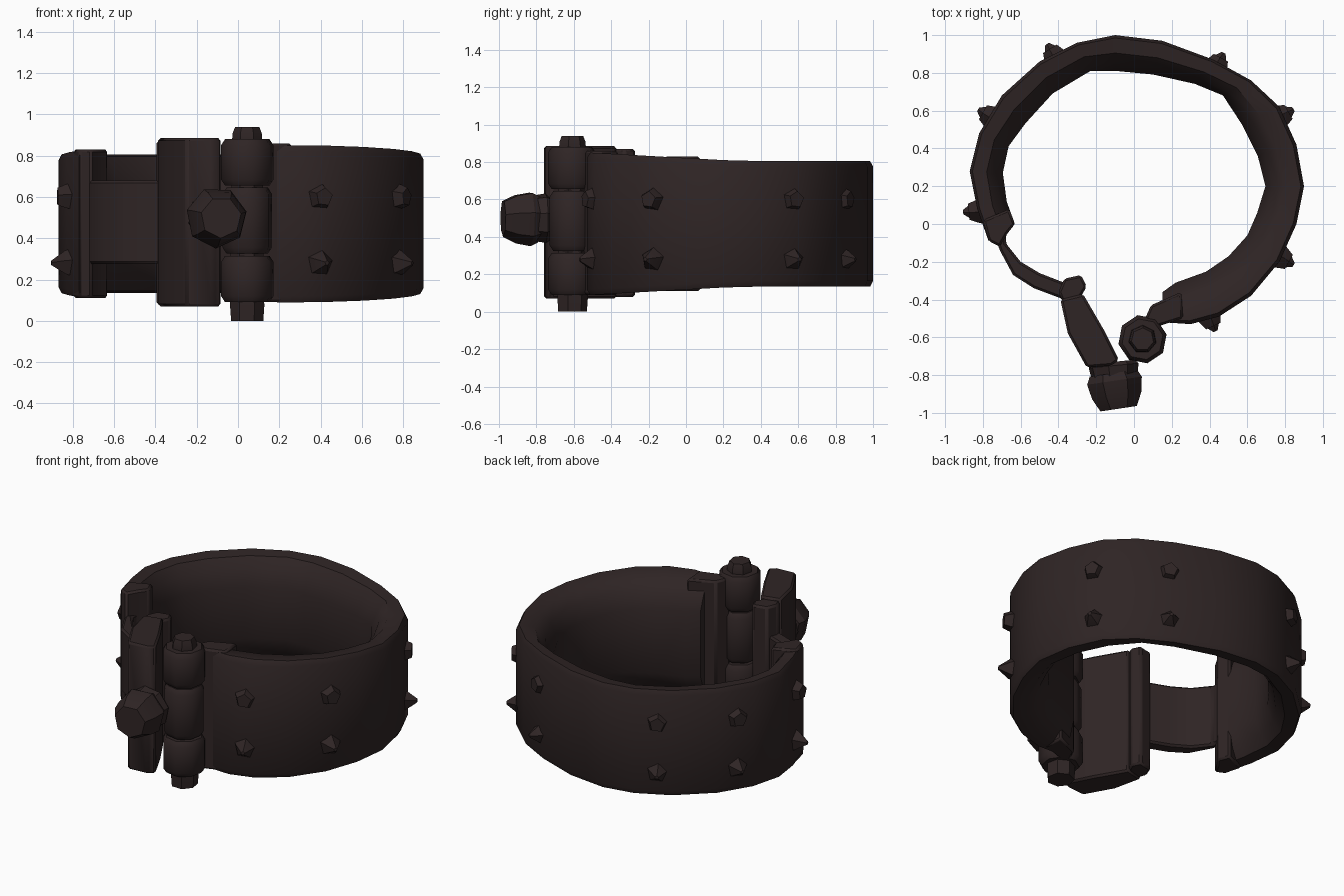
import bpy, bmesh, math, random
from mathutils import Vector

random.seed(4)
if "Cube" in bpy.data.objects:
    bpy.data.objects.remove(bpy.data.objects["Cube"], do_unlink=True)

iron = bpy.data.materials.new("dark brown iron")
iron.use_nodes = True
iron.diffuse_color = (0.028, 0.018, 0.018, 1)
iron.node_tree.nodes["Principled BSDF"].inputs["Base Color"].default_value = iron.diffuse_color


def finish(name, bm, angle=35, bevel=0):
    """Turn a bmesh into a named, shaded object."""
    bmesh.ops.recalc_face_normals(bm, faces=bm.faces)
    mesh = bpy.data.meshes.new(name)
    bm.to_mesh(mesh)
    bm.free()
    obj = bpy.data.objects.new(name, mesh)
    bpy.context.collection.objects.link(obj)
    mesh.materials.append(iron)
    bpy.ops.object.select_all(action='DESELECT')
    obj.select_set(True)
    bpy.context.view_layer.objects.active = obj
    if bevel:
        mod = obj.modifiers.new("worn edges", 'BEVEL')
        mod.width = bevel
        mod.segments = 1
    bpy.ops.object.shade_smooth_by_angle(angle=math.radians(angle))
    return obj


def loft(name, rings, angle=35, bevel=0):
    """Skin a list of equally long closed rings and cap both ends."""
    bm = bmesh.new()
    loops = [[bm.verts.new(p) for p in ring] for ring in rings]
    for a, b in zip(loops, loops[1:]):
        for i in range(len(a)):
            j = (i + 1) % len(a)
            bm.faces.new((a[i], a[j], b[j], b[i]))
    bm.faces.new(loops[0])
    bm.faces.new(loops[-1])
    return finish(name, bm, angle, bevel)


def prism(name, plan, low, high, bevel=0.012):
    return loft(name, [[(x, y, z) for x, y in plan] for z in (low, high)], 35, bevel)


def turned(name, base, axis, profile, sides=8, angle=35, spin=0.2):
    """Faceted solid along an axis; profile holds (distance, radius)."""
    turn = Vector(axis).to_track_quat('Z', 'Y')
    rings = []
    for d, r in profile:
        steps = [spin + math.tau * k / sides for k in range(sides)]
        rings.append([Vector(base) + turn @ Vector((r * math.cos(t), r * math.sin(t), d))
                      for t in steps])
    return loft(name, rings, angle)


# Curved collar band: outer and inner plan points, station by station
outer = [(.15, -.52), (.3, -.53), (.45, -.49), (.62, -.38), (.77, -.2), (.86, 0), (.9, .2),
         (.86, .42), (.77, .62), (.62, .76), (.42, .87), (.15, .97), (-.1, 1), (-.3, .96),
         (-.5, .86), (-.7, .68), (-.82, .48), (-.87, .28), (-.83, .08), (-.77, -.09)]
inner = [(.15, -.36), (.22, -.31), (.38, -.25), (.5, -.17), (.6, -.06), (.65, .06), (.69, .2),
         (.65, .36), (.57, .52), (.47, .68), (.32, .74), (.1, .79), (-.1, .81), (-.23, .81),
         (-.43, .69), (-.57, .53), (-.66, .41), (-.69, .27), (-.67, .12), (-.63, 0)]
rings = []
for o, i in zip(outer, inner):
    o, i = Vector(o), Vector(i)
    flare = max(0, 0.3 - o.y) * 0.055
    low, high = 0.135 - flare, 0.805 + flare
    wear = random.uniform(0, 0.03)
    section = [(0, low + .03), (0, high - .03), (.08, high), (.5, high - .01),
               (.78, high - .07), (1 - wear, high - .17), (1 - wear, low + .17),
               (.78, low + .07), (.5, low + .01), (.08, low)]
    rings.append([(*o.lerp(i, t), z) for t, z in section])
loft("collar_band", rings, 40)

# Leaf joining the band to the hinge pin
prism("hinge_leaf", [(0.05, -.52), (.09, -.43), (.25, -.36), (.26, -.5), (.1, -.55)], .09, .86)

# Hinge barrel of three knuckles around one pin
pivot = (.045, -.61, 0)
for name, low, high, r in (("lower_knuckle", .09, .315, .13), ("middle_knuckle", .325, .645, .122),
                           ("upper_knuckle", .655, .88, .13)):
    turned(name, pivot, (0, 0, 1),
           [(low, r - .02), (low + .03, r), (high - .03, r), (high, r - .02)], 8, 50)
turned("hinge_pin", pivot, (.0, 0, 1), [(0, .08), (.07, .085), (.88, .075), (.91, .072), (.94, .06)], 7)

# Narrow strap bridging the open side
strap = [(-.76, 0), (-.71, -.14), (-.64, -.27), (-.53, -.34), (-.37, -.4),
         (-.32, -.33), (-.5, -.26), (-.6, -.2), (-.68, -.1), (-.67, 0)]
prism("bridge_strap", strap, .275, .68)

# End bracket on the band
prism("end_bracket", [(-.8, .02), (-.77, -.09), (-.71, -.12), (-.67, -.05), (-.63, 0), (-.66, .08)],
      .11, .83)

# Swinging hasp plate with its rolled end
prism("hasp_roll", [(-.4, -.36), (-.37, -.29), (-.28, -.27), (-.25, -.33), (-.29, -.4), (-.38, -.41)],
      .08, .87)
prism("hasp_plate", [(-.39, -.4), (-.27, -.37), (-.16, -.56), (-.08, -.72), (-.12, -.75),
                     (-.25, -.76), (-.35, -.58)], .07, .885)

# Knob screwed on the plate
turned("knob_collar", (-.11, -.73, .5), (.1, -1, 0), [(0, .12), (.02, .135), (.08, .125)], 8)
turned("knob", (-.11, -.79, .5), (.15, -1, 0), [(0, .13), (.04, .15), (.12, .135), (.19, .1)], 7, 30)

# Two rows of worn studs: outward cones below, blunt stumps above
studs = [(.4, -.5, -65), (.78, -.18, -30), (.78, .57, 30), (.44, .84, 62),
         (-.42, .89, 122), (-.76, .57, 150), (-.83, .07, 185)]
for n, (x, y, heading) in enumerate(studs):
    a = math.radians(heading)
    out = Vector((math.cos(a), math.sin(a), 0))
    base = Vector((x, y, 0)) - out * 0.03
    turned(f"pointed_stud_{n + 1}", base + Vector((0, 0, .28)), out,
           [(0, .075), (.04, .06), (.105, .012)], 5, 25)
    turned(f"blunt_stud_{n + 1}", base + Vector((0, 0, .6)), out,
           [(0, .07), (.04, .06), (.075, .045)], 5, 25)
